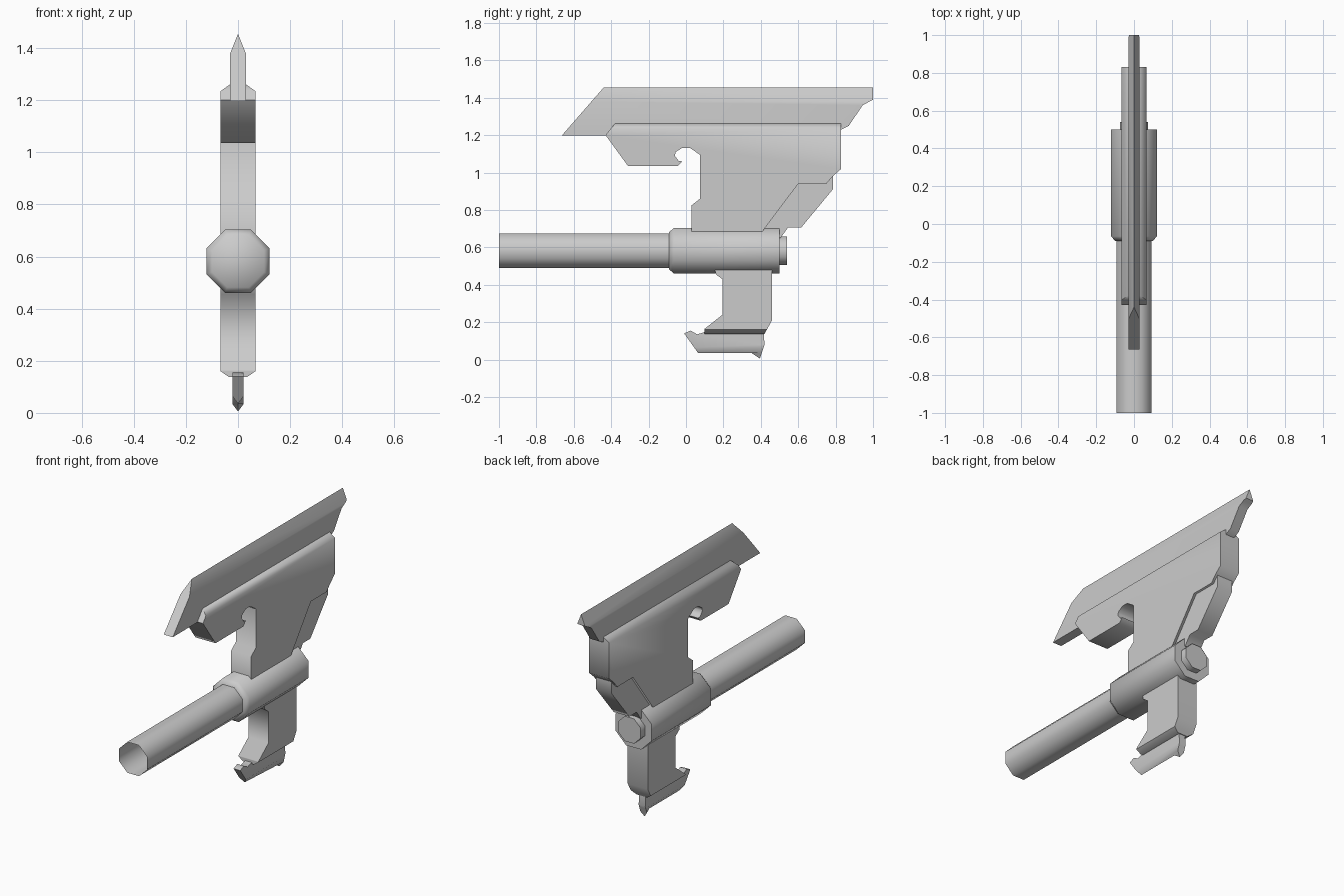
import bpy, bmesh, math
from mathutils import Vector

cube = bpy.data.objects.get("Cube")
if cube:
    bpy.data.objects.remove(cube, do_unlink=True)

GREY = (0.6, 0.6, 0.6, 1.0)
mat = bpy.data.materials.new("grey metal")
mat.use_nodes = True
mat.diffuse_color = GREY
mat.node_tree.nodes["Principled BSDF"].inputs["Base Color"].default_value = GREY


def finish(bm, name):
    """Turn a bmesh into a smooth-shaded grey object with sharp corners."""
    mesh = bpy.data.meshes.new(name)
    bm.to_mesh(mesh)
    bm.free()
    mesh.materials.append(mat)
    obj = bpy.data.objects.new(name, mesh)
    bpy.context.collection.objects.link(obj)
    bpy.ops.object.select_all(action='DESELECT')
    obj.select_set(True)
    bpy.context.view_layer.objects.active = obj
    bpy.ops.object.shade_smooth_by_angle(angle=math.radians(55))
    return obj


def plate(name, outline, width, cuts=()):
    """Extrude a (y, z) outline across x; width(y, z) gives the half thickness."""
    bm = bmesh.new()
    face = bm.faces.new([bm.verts.new((-1, y, z)) for y, z in outline])
    ext = bmesh.ops.extrude_face_region(bm, geom=[face])
    for v in ext["geom"]:
        if isinstance(v, bmesh.types.BMVert):
            v.co.x = 1
    for z in cuts:
        bmesh.ops.bisect_plane(bm, geom=bm.verts[:] + bm.edges[:] + bm.faces[:],
                               dist=1e-5, plane_co=(0, 0, z), plane_no=(0, 0, 1))
    for v in bm.verts:
        v.co.x *= width(v.co.y, v.co.z)
    bmesh.ops.remove_doubles(bm, verts=bm.verts[:], dist=1e-4)
    bmesh.ops.recalc_face_normals(bm, faces=bm.faces[:])
    return finish(bm, name)


def octagon_tube(name, stations, cap_front=True):
    """Loft octagons along y; each station is (y, distance from axis to flat)."""
    bm = bmesh.new()
    rings = []
    for y, apothem in stations:
        r = apothem / math.cos(math.pi / 8)
        angles = [math.pi / 8 + i * math.pi / 4 for i in range(8)]
        rings.append([bm.verts.new((r * math.cos(a), y, 0.582 + r * math.sin(a))) for a in angles])
    for a, b in zip(rings, rings[1:]):
        for i in range(8):
            j = (i + 1) % 8
            bm.faces.new((a[i], b[i], b[j], a[j]))
    bm.faces.new(rings[-1][::-1])
    if cap_front:
        bm.faces.new(rings[0])
    bmesh.ops.recalc_face_normals(bm, faces=bm.faces[:])
    return finish(bm, name)


def clamp(t):
    return max(0.0, min(1.0, t))


# Shaft, collar and end cap
octagon_tube("shaft", [(-1.0, 0.093), (-0.07, 0.093)], cap_front=False)
octagon_tube("collar", [(-0.09, 0.10), (-0.065, 0.121), (0.50, 0.121)])
octagon_tube("end_cap", [(0.49, 0.075), (0.54, 0.075)])

# Thin upper blade with a ridged top edge
plate("blade",
      [(-0.665, 1.197), (-0.44, 1.455), (1.0, 1.455), (1.0, 1.39), (0.945, 1.36),
       (0.87, 1.25), (0.82, 1.225), (0.82, 1.197)],
      lambda y, z: 0.03 * clamp((1.455 - z) / 0.075), cuts=[1.38])

# Thick blade body with the hooked notch, sloping in to the blade at the top
plate("blade_body",
      [(-0.38, 1.262), (-0.43, 1.2), (-0.31, 1.035), (-0.045, 1.035), (-0.02, 1.06),
       (-0.04, 1.063), (-0.06, 1.09), (-0.055, 1.11), (-0.02, 1.132), (0.02, 1.132),
       (0.075, 1.095), (0.075, 0.86), (0.03, 0.825), (0.03, 0.66), (0.39, 0.66),
       (0.60, 0.94), (0.75, 0.94), (0.785, 0.98), (0.83, 1.02), (0.83, 1.262)],
      lambda y, z: 0.067 - 0.038 * clamp((z - 1.235) / 0.027), cuts=[1.235])

# Narrower plate behind the body
plate("rear_brace",
      [(0.38, 0.66), (0.58, 0.96), (0.785, 0.985), (0.785, 0.91), (0.615, 0.705),
       (0.545, 0.705), (0.505, 0.65)],
      lambda y, z: 0.052)

# Lower grip, narrowing at its foot
plate("lower_grip",
      [(0.15, 0.50), (0.16, 0.455), (0.195, 0.43), (0.195, 0.24), (0.10, 0.165), (0.10, 0.138),
       (0.42, 0.138), (0.46, 0.21), (0.46, 0.50)],
      lambda y, z: 0.067 - 0.032 * clamp((0.16 - z) / 0.022), cuts=[0.16])

# Thin lower fin with a ridged bottom edge and a rear spike
plate("lower_fin",
      [(-0.01, 0.14), (0.025, 0.155), (0.06, 0.135), (0.10, 0.147), (0.415, 0.147),
       (0.42, 0.08), (0.395, 0.005), (0.35, 0.035), (0.065, 0.035)],
      lambda y, z: 0.022 * clamp((z - 0.035 + 0.667 * max(0, min(0.045, y - 0.35))) / 0.03),
      cuts=[0.065, 0.035])
